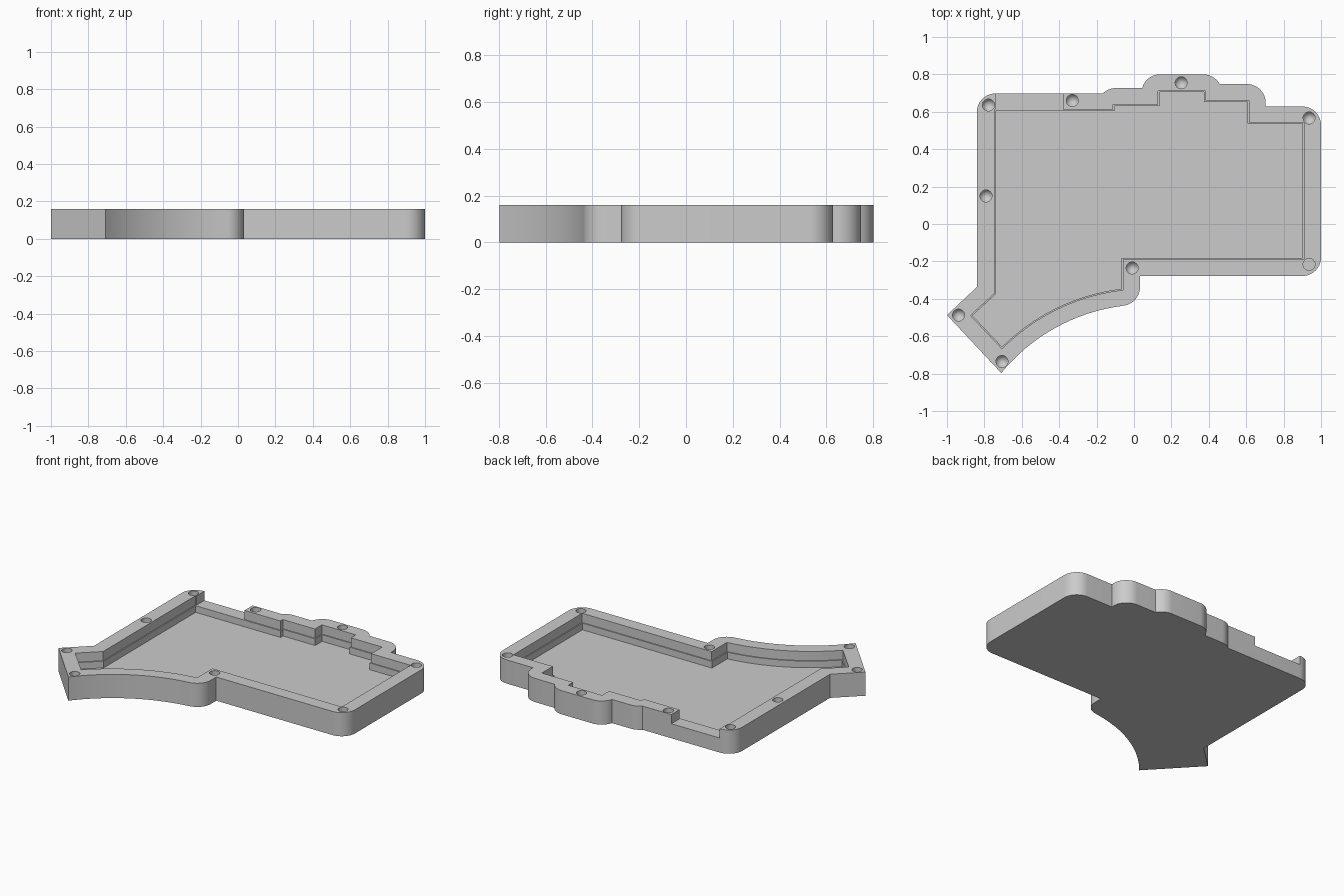
import bpy, bmesh
from math import cos, sin, pi, radians, atan2

if "Cube" in bpy.data.objects:
    bpy.data.objects.remove(bpy.data.objects["Cube"])

HEIGHT, LEDGE, FLOOR, R = 0.16, 0.098, 0.053, 0.1

grey = bpy.data.materials.new("case grey")
grey.use_nodes = True
grey.diffuse_color = (0.6, 0.6, 0.6, 1)
grey.node_tree.nodes["Principled BSDF"].inputs["Base Color"].default_value = (0.6, 0.6, 0.6, 1)


def arc(cx, cy, r, start, end, steps=14):
    angles = [radians(start + (end - start) * i / steps) for i in range(steps + 1)]
    return [(cx + r * cos(a), cy + r * sin(a)) for a in angles]


def sweep(p, q, r, steps=32):
    """Points on the big palm-side curve between the directions of p and q."""
    cx, cy = 0.064, -1.429
    a, b = [atan2(y - cy, x - cx) * 180 / pi for x, y in (p, q)]
    return arc(cx, cy, r, a, b, steps)


def inset(points, d):
    """Mitred inward offset of a clockwise outline."""
    result = []
    for i, (x, y) in enumerate(points):
        (px, py), (nx, ny) = points[i - 1], points[(i + 1) % len(points)]
        a, b = atan2(y - py, x - px), atan2(ny - y, nx - x)
        n = (sin(a) + sin(b), -cos(a) - cos(b))
        k = d / (1 + cos(a - b))
        result.append((x + n[0] * k, y + n[1] * k))
    return result


def prism(name, points, z0, z1):
    bm = bmesh.new()
    face = bm.faces.new([bm.verts.new((x, y, z0)) for x, y in points])
    top = bmesh.ops.extrude_face_region(bm, geom=[face])["geom"]
    for v in top:
        if isinstance(v, bmesh.types.BMVert):
            v.co.z = z1
    return finish(name, bm)


def finish(name, bm):
    bmesh.ops.recalc_face_normals(bm, faces=bm.faces)
    mesh = bpy.data.meshes.new(name)
    bm.to_mesh(mesh)
    bm.free()
    mesh.materials.append(grey)
    obj = bpy.data.objects.new(name, mesh)
    bpy.context.collection.objects.link(obj)
    return obj


def screw_hole(x, y, tip):
    """Blind hole cutter with a drilled tip."""
    bm = bmesh.new()
    rings = []
    for z in (HEIGHT + 0.02, 0.075):
        rings.append([bm.verts.new((px, py, z)) for px, py in arc(x, y, 0.032, 0, 360, 24)[:-1]])
    bm.faces.new(rings[0])
    for i in range(24):
        bm.faces.new((rings[0][i - 1], rings[0][i], rings[1][i], rings[1][i - 1]))
    if tip:
        point = bm.verts.new((x, y, 0.075 - tip))
        for i in range(24):
            bm.faces.new((rings[1][i - 1], rings[1][i], point))
    else:
        bm.faces.new(rings[1])
    return finish("screw_hole_cutter", bm)


# Outer outline, clockwise from the left wall
outer = [(-1.0, -0.487), (-0.84, -0.337)]
outer += arc(-0.74, 0.598, R, 180, 90)
outer += arc(-0.096, 0.627, R, 134, 90, 8)
outer += arc(0.14, 0.70, R, 164, 90)
outer += arc(0.37, 0.70, R, 90, 29, 10)
outer += arc(0.604, 0.648, R, 90, 0) + [(0.704, 0.628)]
outer += arc(0.90, 0.528, R, 90, 0) + arc(0.90, -0.178, R, 0, -90)
outer += [(0.032, -0.278)] + arc(-0.068, -0.337, R, 0, -83)
outer += sweep((-0.056, -0.436), (-0.706, -0.80), 0.999)[1:]

# Cavity outline, clockwise
inner = [(-0.874, -0.489), (-0.747, -0.373), (-0.747, 0.612), (-0.112, 0.612),
         (-0.112, 0.638), (0.128, 0.638), (0.128, 0.712), (0.382, 0.712),
         (0.382, 0.66), (0.615, 0.66), (0.615, 0.543), (0.909, 0.543),
         (0.909, -0.19), (-0.059, -0.19)]
inner += sweep((-0.059, -0.352), (-0.706, -0.666), 1.083)

# Case body and its cutters
case = prism("case_tray", outer, 0, HEIGHT)
cutters = [prism("lower_cavity_cutter", inset(inner, 0.007), FLOOR, 0.3),
           prism("upper_cavity_cutter", inner, LEDGE, 0.3),
           prism("port_notch_cutter", [(-0.74, 0.607), (-0.74, 0.8), (-0.38, 0.8), (-0.38, 0.607)],
                 LEDGE, 0.3)]
for x, y in [(-0.778, 0.636), (-0.33, 0.66), (0.252, 0.755), (0.936, 0.567), (-0.01, -0.235),
             (-0.706, -0.735), (-0.938, -0.487), (-0.791, 0.15)]:
    cutters.append(screw_hole(x, y, 0.05))
cutters.append(screw_hole(0.936, -0.216, 0))

# Carve the body, then drop the cutters
bpy.ops.object.select_all(action="DESELECT")
bpy.context.view_layer.objects.active = case
case.select_set(True)
for cutter in cutters:
    mod = case.modifiers.new("carve", "BOOLEAN")
    mod.operation, mod.solver, mod.object = "DIFFERENCE", "EXACT", cutter
    bpy.ops.object.modifier_apply(modifier=mod.name)
    bpy.data.objects.remove(cutter)
bpy.ops.object.shade_smooth_by_angle(angle=radians(25))
